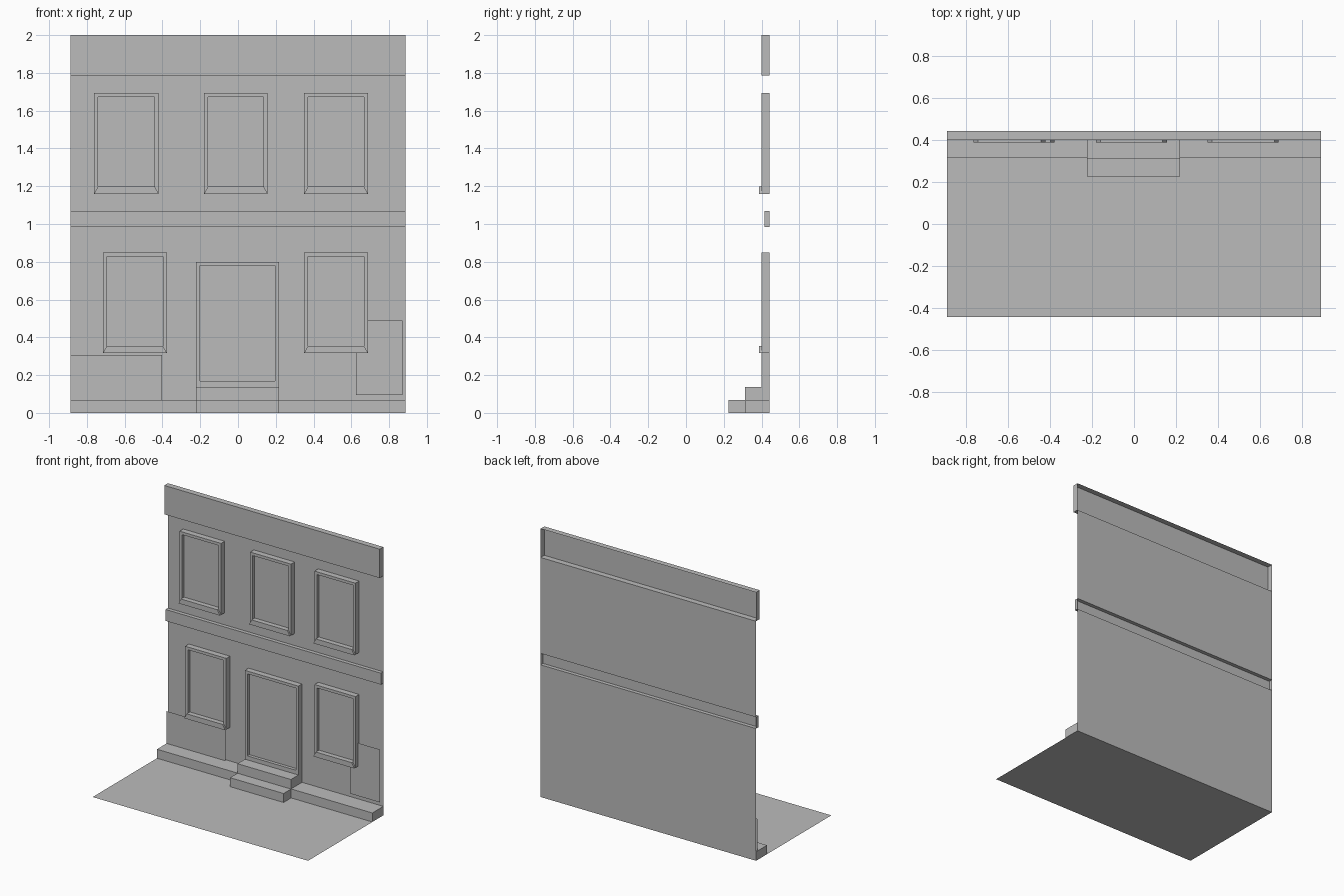
import bpy
import bmesh

cube = bpy.data.objects.get("Cube")
if cube:
    bpy.data.objects.remove(cube, do_unlink=True)

HALF = 0.888      # half width of the facade
WALL = 0.443      # y of the wall sheet
FRONT = 0.40      # y of the front of the frames

grey = bpy.data.materials.new("plain_grey")
grey.use_nodes = True
grey.diffuse_color = (0.5, 0.5, 0.5, 1)
grey.node_tree.nodes["Principled BSDF"].inputs["Base Color"].default_value = (0.5, 0.5, 0.5, 1)


def finish(name, bm, recalc=True):
    if recalc:
        bmesh.ops.recalc_face_normals(bm, faces=bm.faces)
    mesh = bpy.data.meshes.new(name)
    bm.to_mesh(mesh)
    bm.free()
    mesh.materials.append(grey)
    obj = bpy.data.objects.new(name, mesh)
    bpy.context.collection.objects.link(obj)
    return obj


def loop(bm, pts):
    return [bm.verts.new(p) for p in pts]


def bridge(bm, a, b):
    for i in range(len(a)):
        j = (i + 1) % len(a)
        bm.faces.new((a[i], a[j], b[j], b[i]))


def rect(x0, x1, z0, z1, y):
    return [(x0, y, z0), (x1, y, z0), (x1, y, z1), (x0, y, z1)]


def prism(name, outline, y0, y1):
    """Solid made by sweeping an x-z outline from y0 to y1."""
    bm = bmesh.new()
    a = loop(bm, [(x, y0, z) for x, z in outline])
    b = loop(bm, [(x, y1, z) for x, z in outline])
    bridge(bm, a, b)
    bm.faces.new(a)
    bm.faces.new(b)
    return finish(name, bm)


def box(name, x0, x1, y0, y1, z0, z1):
    return prism(name, [(x0, z0), (x1, z0), (x1, z1), (x0, z1)], y0, y1)


def sheet(name, pts):
    bm = bmesh.new()
    bm.faces.new(loop(bm, pts))
    return finish(name, bm, False)


def framed_opening(name, x0, x1, z0, z1, rim, foot, depth=0.024):
    """Raised frame with a recessed panel."""
    bm = bmesh.new()
    inner = (x0 + rim, x1 - rim, z0 + foot, z1 - rim)
    rings = [loop(bm, rect(x0, x1, z0, z1, WALL)),
             loop(bm, rect(x0, x1, z0, z1, FRONT)),
             loop(bm, rect(*inner, FRONT)),
             loop(bm, rect(*inner, FRONT + depth))]
    for a, b in zip(rings, rings[1:]):
        bridge(bm, b, a)
    bm.faces.new(rings[-1])
    return finish(name, bm, False)


def window(name, x0, x1, z0, z1):
    rim, foot = 0.021, 0.038
    framed_opening(name, x0, x1, z0, z1, rim, foot)
    # sill with slanted ends
    prism(name + "_sill",
          [(x0, z0), (x1, z0), (x1 - rim, z0 + foot), (x0 + rim, z0 + foot)],
          FRONT - 0.013, FRONT)


# Ground sheet
sheet("ground", [(-HALF, -WALL, 0), (HALF, -WALL, 0), (HALF, WALL, 0), (-HALF, WALL, 0)])

# Wall sheet: band and parapet are pushed forward and hollow behind
bm = bmesh.new()
profile = [(WALL, 0), (WALL, 0.985), (0.415, 0.985), (0.415, 1.07), (WALL, 1.07),
           (WALL, 1.785), (FRONT, 1.785), (FRONT, 2), (WALL, 2)]
left = loop(bm, [(HALF, y, z) for y, z in profile])
right = loop(bm, [(-HALF, y, z) for y, z in profile])
for i in range(len(profile) - 1):
    bm.faces.new((right[i], left[i], left[i + 1], right[i + 1]))
for first in (1, 5):
    bm.faces.new(left[first:first + 4][::-1])
    bm.faces.new(right[first:first + 4])
finish("wall", bm, False)

# Windows
for i, (x0, x1) in enumerate([(-0.762, -0.42), (-0.18, 0.157), (0.35, 0.688)]):
    window(f"upper_window_{i + 1}", x0, x1, 1.16, 1.693)
for i, (x0, x1) in enumerate([(-0.715, -0.377), (0.35, 0.688)]):
    window(f"lower_window_{i + 1}", x0, x1, 0.317, 0.848)

# Door
framed_opening("door", -0.223, 0.218, 0.138, 0.80, 0.021, 0.03)

# Plinth and steps
box("plinth", -HALF, HALF, 0.314, WALL, 0, 0.067)
box("upper_step", -0.223, 0.218, 0.312, WALL, 0, 0.138)
box("lower_step", -0.223, 0.218, 0.225, 0.314, 0, 0.067)

# Flat panels on the wall
sheet("right_wall_panel", rect(-HALF, -0.403, 0, 0.307, WALL - 0.015))
sheet("left_wall_panel", rect(0.624, 0.87, 0.096, 0.49, WALL - 0.012))
